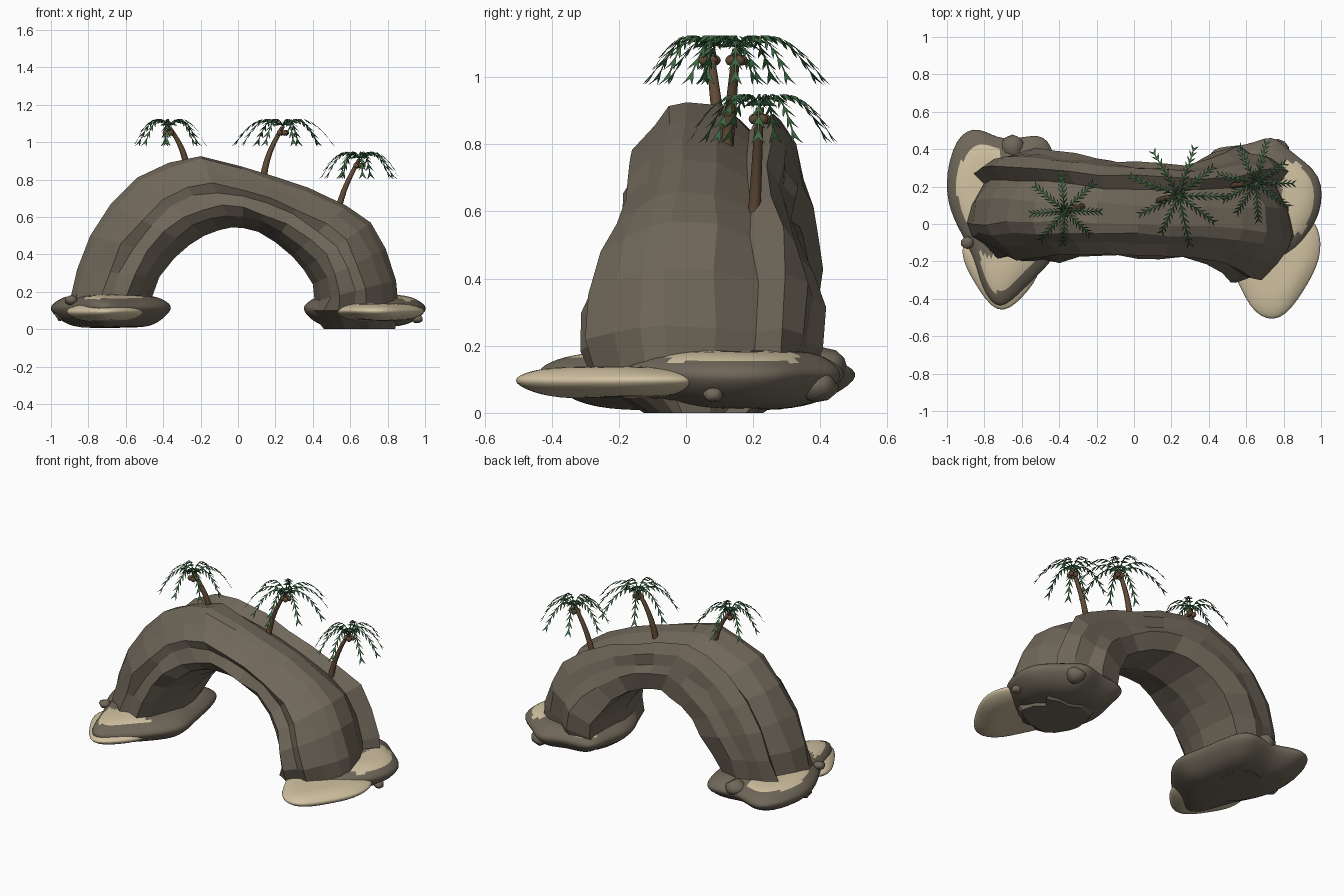
import bpy, bmesh, math, random
from mathutils import Vector

random.seed(4)
if "Cube" in bpy.data.objects:
    bpy.data.objects.remove(bpy.data.objects["Cube"], do_unlink=True)


def material(name, r, g, b):
    m = bpy.data.materials.new(name)
    m.use_nodes = True
    m.diffuse_color = (r, g, b, 1)
    bsdf = next(n for n in m.node_tree.nodes if n.type == "BSDF_PRINCIPLED")
    bsdf.inputs["Base Color"].default_value = (r, g, b, 1)
    bsdf.inputs["Roughness"].default_value = 0.9
    return m


ROCK = material("rock", .16, .135, .1)
SAND = material("sand", .64, .54, .36)
BARK = material("bark", .12, .07, .037)
LEAF = material("palm_green", .045, .14, .055)


def finish(name, bm, *mats, recalc=True):
    if recalc:
        bmesh.ops.recalc_face_normals(bm, faces=bm.faces)
    mesh = bpy.data.meshes.new(name)
    bm.to_mesh(mesh)
    bm.free()
    for m in mats:
        mesh.materials.append(m)
    obj = bpy.data.objects.new(name, mesh)
    bpy.context.collection.objects.link(obj)
    return obj


def loft(name, rings, *mats):
    """Skin a stack of equal-sized closed rings and cap both ends."""
    bm = bmesh.new()
    loops = [[bm.verts.new(p) for p in ring] for ring in rings]
    for a, b in zip(loops, loops[1:]):
        for i in range(len(a)):
            j = (i + 1) % len(a)
            bm.faces.new((a[i], a[j], b[j], b[i]))
    bm.faces.new(loops[0])
    bm.faces.new(loops[-1])
    return finish(name, bm, *mats)


def select_only(obj):
    bpy.ops.object.select_all(action="DESELECT")
    obj.select_set(True)
    bpy.context.view_layer.objects.active = obj


def smooth(obj, degrees):
    select_only(obj)
    bpy.ops.object.shade_smooth_by_angle(angle=math.radians(degrees))


# Rock arch: outer x, z, inner x, z, front y, back y along the span
SPAN = [
    (-.84, .01, -.56, .01, -.1, .28), (-.9, .1, -.48, .1, -.19, .36),
    (-.89, .19, -.46, .17, -.19, .36),
    (-.86, .32, -.42, .28, -.19, .39), (-.79, .5, -.34, .38, -.2, .4),
    (-.68, .67, -.26, .45, -.2, .4), (-.54, .81, -.18, .5, -.18, .38),
    (-.37, .89, -.1, .53, -.17, .36), (-.2, .925, -.03, .545, -.17, .34),
    (.02, .87, .03, .54, -.18, .33), (.2, .815, .11, .52, -.18, .32),
    (.38, .755, .2, .465, -.18, .32), (.58, .66, .29, .39, -.21, .34),
    (.71, .57, .35, .32, -.27, .38), (.79, .43, .4, .24, -.31, .41),
    (.845, .26, .41, .15, -.31, .4), (.86, .1, .38, .1, -.27, .37),
    (.84, 0, .46, 0, -.12, .22)]
# Cross-section: inner-to-outer fraction, front-to-back fraction
SECTION = [(1, .34), (.95, .24), (.8, .14), (.62, .02), (.5, .05), (.32, 0),
           (.18, .08), (.06, .3), (0, .5), (.04, .74), (.07, .95), (.38, 1),
           (.55, .95), (.76, .93), (.92, .85), (.8, .72), (.95, .55)]

rings = []
for xo, zo, xi, zi, front, back in SPAN:
    ring = []
    for k, (u, v) in enumerate(SECTION):
        u += 0 if k in (0, 8) else random.uniform(-.025, .025)
        y = front + (back - front) * v + random.uniform(-.01, .01)
        ring.append((xi + (xo - xi) * u, y, max(0, zi + (zo - zi) * u)))
    rings.append(ring)
loft("rock_arch", rings, ROCK)


# Islands and beaches: rounded wedge-edged slabs grown from an outline
def slab(name, outline, layers, mats, sand_rule=None):
    n = len(outline)
    cx = sum(p[0] for p in outline) / n
    cy = sum(p[1] for p in outline) / n
    rings = []
    for scale, z in layers:
        ring = []
        for x, y in outline:
            s = scale * random.uniform(.97, 1.03)
            ring.append((cx + (x - cx) * s, cy + (y - cy) * s,
                         z + random.uniform(-.006, .006)))
        rings.append(ring)
    obj = loft(name, rings, *mats)
    sub = obj.modifiers.new("rounding", "SUBSURF")
    sub.levels = sub.render_levels = 2
    select_only(obj)
    bpy.ops.object.modifier_apply(modifier=sub.name)
    if sand_rule:
        for f in obj.data.polygons:
            f.material_index = int(sand_rule(f.center, f.normal))
    smooth(obj, 60)


ISLAND = [(.35, .008), (.7, .016), (.92, .055), (1.1, .115),
          (.97, .15), (.79, .182), (.4, .185)]
BEACH = [(.4, .045), (.75, .05), (1.1, .09), (.95, .115),
         (.7, .135), (.35, .14)]

left_outline = [
    (-.95, .02), (-1, .2), (-.94, .45), (-.82, .5), (-.7, .42), (-.5, .48),
    (-.43, .38), (-.4, .1), (-.35, -.05), (-.48, -.22), (-.6, -.33),
    (-.72, -.46), (-.81, -.33), (-.86, -.13)]
right_outline = [
    (.41, .41), (.6, .4), (.74, .47), (.82, .37), (1, .26), (.99, .05),
    (.92, -.03), (.85, -.15), (.6, -.25), (.42, -.12), (.34, .1), (.4, .25)]
left_beach_outline = [
    (-.92, -.08), (-.91, -.2), (-.86, -.3), (-.73, -.5), (-.6, -.39),
    (-.48, -.24), (-.55, -.08), (-.75, -.02)]
right_beach_outline = [
    (.5, -.2), (.57, -.33), (.64, -.48), (.78, -.53), (.9, -.36),
    (1, -.18), (.99, -.02), (.92, .05), (.7, 0), (.55, -.05)]


def left_sand(c, n):
    shore = c.x < -.71 and c.y > 0
    return n.z > .8 and c.z > .163 and (shore or c.y < -.16)


def right_sand(c, n):
    shore = c.x > .8 and -.05 < c.y < .33
    back = c.x < .56 and c.y > .3
    return n.z > .75 and c.z > .152 and (shore or back)


slab("left_island", left_outline, ISLAND, (ROCK, SAND), left_sand)
slab("right_island", right_outline, ISLAND, (ROCK, SAND), right_sand)
slab("left_beach", left_beach_outline, BEACH, (SAND,))
slab("right_beach", right_beach_outline, BEACH, (SAND,))


def ball(name, centre, radius, mat, squash=1.0, rough=0.0):
    bm = bmesh.new()
    bmesh.ops.create_icosphere(bm, subdivisions=2, radius=radius)
    for v in bm.verts:
        v.co *= 1 + random.uniform(-rough, rough)
        v.co.z *= squash
        v.co += Vector(centre)
    smooth(finish(name, bm, mat), 60)


# Loose boulders around the islands
for x, y, z, r in [(-.65, .41, .14, .065), (-.93, .12, .08, .05),
                   (-.89, -.1, .155, .035), (.96, .08, .055, .03),
                   (.77, .39, .08, .06)]:
    ball("boulder", (x, y, z), r, ROCK, .75, .12)


# Palm parts
def trunk(base, top):
    base, top = Vector(base), Vector(top)
    rings, steps, sides = [], 7, 8
    for s in range(steps + 1):
        t = s / steps
        c = base.lerp(top, t)
        c.x -= (top.x - base.x) * math.sin(math.pi * t) * .2
        r = .02 - .008 * t
        rings.append([(c.x + r * math.cos(math.tau * i / sides),
                       c.y + r * math.sin(math.tau * i / sides), c.z)
                      for i in range(sides)])
    smooth(loft("palm_trunk", rings, BARK), 50)


def crown(top, count, length):
    bm = bmesh.new()
    top = Vector(top)
    for k in range(count):
        angle = math.tau * (k + random.uniform(-.2, .2)) / count
        out = Vector((math.cos(angle), math.sin(angle), 0))
        side = Vector((-out.y, out.x, 0))
        reach = length * random.uniform(.85, 1.12)

        def spine(t):
            return top + out * reach * t + Vector((0, 0, .22 * t - .31 * t * t))

        # Thin central rib
        steps = 8
        for s in range(steps):
            a, b = spine(s / steps), spine((s + 1) / steps)
            w = side * .003
            bm.faces.new([bm.verts.new(p) for p in (a - w, b - w, b + w, a + w)])
        # Paired drooping leaflets
        for s in range(1, steps + 1):
            t = s / steps
            size = .052 * (1 - .4 * abs(t - .5))
            for sign in (-1, 1):
                a, b = spine(t - .075), spine(t)
                reach_out = side * sign * .5 + out * .45
                tip = b + (reach_out - Vector((0, 0, .45))) * size
                mid = a.lerp(tip, .65) - out * .004
                bm.faces.new([bm.verts.new(p) for p in (a, mid, tip, b)])
    finish("palm_fronds", bm, LEAF, recalc=False)


PALMS = [((-.27, .1, .84), (-.37, .07, 1.085), 8, .2),
         ((.13, .12, .77), (.24, .15, 1.085), 9, .25),
         ((.52, .2, .53), (.65, .22, .91), 9, .21)]
for base, top, count, length in PALMS:
    trunk(base, top)
    crown(top, count, length)
    for k in range(4):
        a = math.tau * k / 4 + .5
        ball("coconut", (top[0] + .02 * math.cos(a),
                         top[1] + .02 * math.sin(a), top[2] - .035), .016, BARK)
